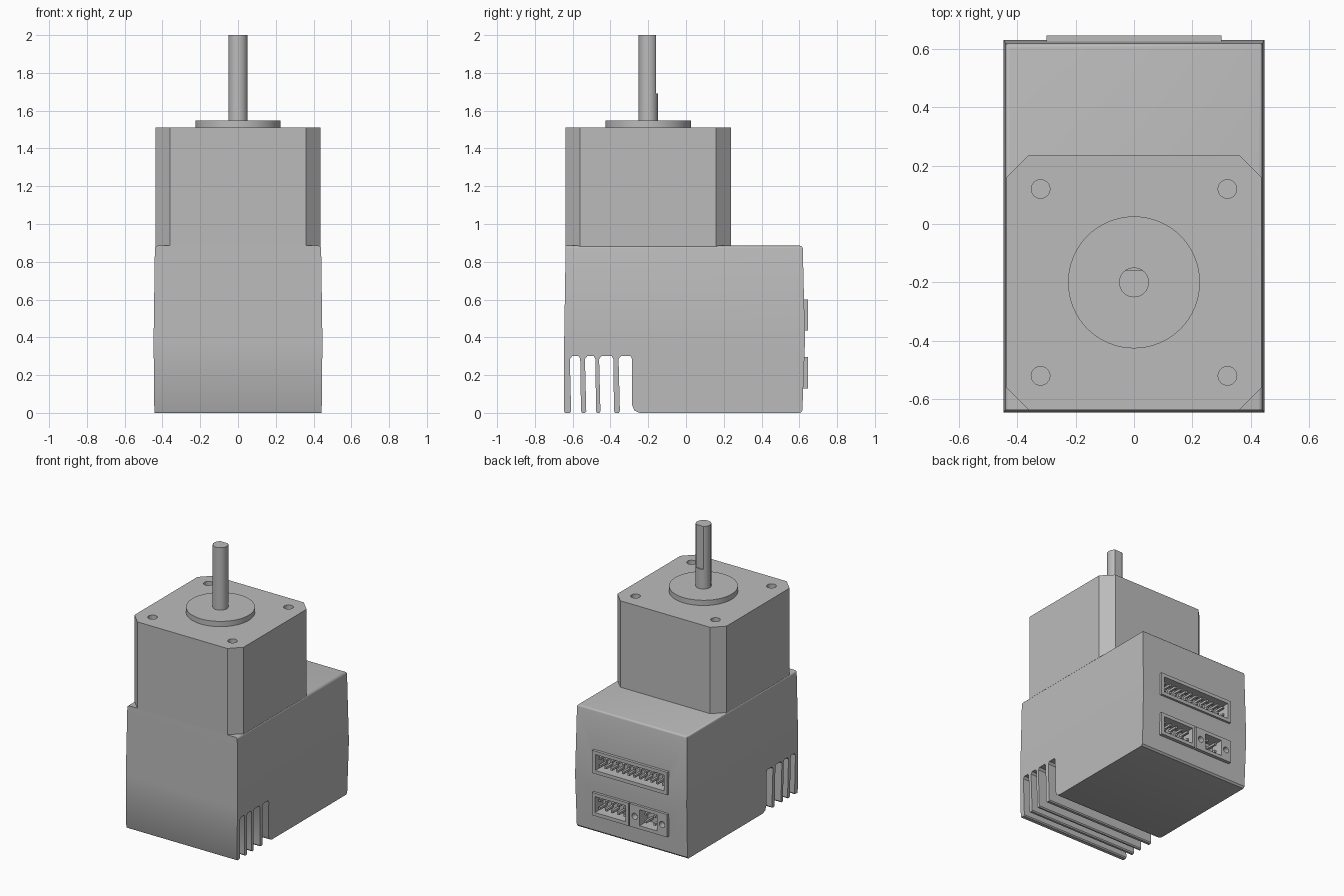
import bpy
import bmesh
from mathutils import Vector

old = bpy.data.objects.get("Cube")
if old:
    bpy.data.objects.remove(old, do_unlink=True)

grey = bpy.data.materials.new("plain_grey")
grey.use_nodes = True
COLOUR = (0.5, 0.5, 0.5, 1)
grey.diffuse_color = COLOUR
grey.node_tree.nodes["Principled BSDF"].inputs["Base Color"].default_value = COLOUR

AXIS_Y = -0.2      # motor axis
FOLD = 0.38        # height where the housing draft reverses


def finish(name, bm):
    bmesh.ops.recalc_face_normals(bm, faces=bm.faces)
    mesh = bpy.data.meshes.new(name)
    bm.to_mesh(mesh)
    bm.free()
    obj = bpy.data.objects.new(name, mesh)
    bpy.context.collection.objects.link(obj)
    mesh.materials.append(grey)
    return obj


def add_box(bm, lo, hi):
    lo, hi = Vector(lo), Vector(hi)
    verts = bmesh.ops.create_cube(bm, size=1)["verts"]
    for v in verts:
        v.co = (lo + hi) / 2 + v.co * (hi - lo)
    return verts


def add_cylinder(bm, x, y, z0, z1, r, sides=48):
    verts = bmesh.ops.create_cone(bm, cap_ends=True, segments=sides,
                                  radius1=r, radius2=r, depth=z1 - z0)["verts"]
    bmesh.ops.translate(bm, verts=verts, vec=(x, y, (z0 + z1) / 2))
    return verts


def prism(bm, points, direction):
    face = bm.faces.new([bm.verts.new(p) for p in points])
    moved = bmesh.ops.extrude_face_region(bm, geom=[face])["geom"]
    bmesh.ops.translate(bm, vec=direction,
                        verts=[g for g in moved if isinstance(g, bmesh.types.BMVert)])


def activate(obj):
    bpy.ops.object.select_all(action="DESELECT")
    obj.select_set(True)
    bpy.context.view_layer.objects.active = obj


def cut(obj, bm):
    cutter = finish("cutter", bm)
    mod = obj.modifiers.new("cut", "BOOLEAN")
    mod.operation = "DIFFERENCE"
    mod.solver = "EXACT"
    mod.object = cutter
    activate(obj)
    bpy.ops.object.modifier_apply(modifier=mod.name)
    bpy.data.objects.remove(cutter, do_unlink=True)


def smooth(obj):
    activate(obj)
    bpy.ops.object.shade_smooth_by_angle(angle=0.6)


# Housing: side profile with cooling fins, extruded across x
profile = [(-0.637, 0.885), (-0.645, FOLD), (-0.645, 0.008), (-0.64, 0)]
slots = [(-0.608, -0.56), (-0.528, -0.48), (-0.453, -0.385), (-0.35, -0.285)]
for a, b in slots:
    profile += [(a - 0.006, 0), (a, 0.008), (a - 0.007, 0.285), (a + 0.005, 0.3),
                (b - 0.008, 0.3), (b, 0.285)]
    if b > -0.3:
        profile += [(b, 0.04), (b + 0.012, 0.012), (b + 0.04, 0)]
    else:
        profile += [(b + 0.004, 0.008), (b + 0.01, 0)]
profile += [(0.605, 0), (0.616, 0.012), (0.63, FOLD), (0.618, 0.885)]

bm = bmesh.new()
prism(bm, [(-0.446, y, z) for y, z in profile], (0.892, 0, 0))
bmesh.ops.bisect_plane(bm, geom=bm.verts[:] + bm.edges[:] + bm.faces[:],
                       plane_co=(0, 0, FOLD), plane_no=(0, 0, 1), dist=0.0001)
for v in bm.verts:                      # slight draft on the two sides
    z = v.co.z
    half = 0.443 + 0.004 * z / FOLD if z < FOLD else 0.447 - 0.014 * (z - FOLD)
    v.co.x = half if v.co.x > 0 else -half
rim = [e for e in bm.edges if all(v.co.z > 0.88 for v in e.verts)
       and not all(v.co.y < 0 for v in e.verts)]
bmesh.ops.bevel(bm, geom=rim, offset=0.014, segments=3, profile=0.5, affect="EDGES")
housing = finish("housing", bm)

# Connector sockets: outer x range, outer z range, opening x range, pins across
Z_LOW, Z_HIGH = (0.13, 0.295), (0.435, 0.6)
sockets = [
    ("signal_socket", (-0.3, 0.3), Z_HIGH, (-0.275, 0.275), 12),
    ("encoder_socket", (0.01, 0.3), Z_LOW, (0.032, 0.278), 5),
    ("power_socket", (-0.3, 0), Z_LOW, (-0.22, -0.08), 2),
]
BACK, FLOOR = 0.645, 0.55

bm = bmesh.new()
for _, (x0, x1), (z0, z1), _, _ in sockets:
    add_box(bm, (x0 + 0.006, 0.535, z0 + 0.006), (x1 - 0.006, 0.7, z1 - 0.006))
cut(housing, bm)
smooth(housing)

for name, (x0, x1), (z0, z1), (a, b), count in sockets:
    bm = bmesh.new()
    add_box(bm, (x0, 0.53, z0), (x1, BACK, z1))
    shell = finish(name, bm)
    bm = bmesh.new()
    add_box(bm, (a, FLOOR, z0 + 0.025), (b, 0.7, z1 - 0.025))
    if name == "power_socket":          # screw holes beside the opening
        for x in (x0 + 0.04, x1 - 0.04):
            hole = add_cylinder(bm, 0, 0, 0, 0.1, 0.022, 20)
            for v in hole:
                v.co = Vector((x + v.co.x, 0.6 + v.co.z, (z0 + z1) / 2 + v.co.y))
    cut(shell, bm)
    smooth(shell)

    # Two rows of square contact pins
    bm = bmesh.new()
    pitch = (b - a) / count
    for i in range(count):
        x = a + pitch * (i + 0.5)
        for dz in (-0.028, 0.028):
            z = (z0 + z1) / 2 + dz
            add_box(bm, (x - 0.008, FLOOR - 0.005, z - 0.008),
                    (x + 0.008, 0.625, z + 0.008))
    finish(name.replace("socket", "pins"), bm)

# Motor block with chamfered corners and four mounting holes
H, C = 0.437, 0.36
outline = [(C, -H), (H, -C), (H, C), (C, H), (-C, H), (-H, C), (-H, -C), (-C, -H)]
bm = bmesh.new()
prism(bm, [(x, AXIS_Y + y, 0.88) for x, y in outline], (0, 0, 0.63))
motor = finish("motor_block", bm)
bm = bmesh.new()
for x in (-0.32, 0.32):
    for y in (-0.32, 0.32):
        add_cylinder(bm, x, AXIS_Y + y, 1.41, 1.6, 0.032, 24)
cut(motor, bm)
smooth(motor)

# Pilot flange
bm = bmesh.new()
add_cylinder(bm, 0, AXIS_Y, 1.5, 1.548, 0.226, 64)
smooth(finish("pilot_flange", bm))

# Shaft with a flat along its upper part
bm = bmesh.new()
add_cylinder(bm, 0, AXIS_Y, 1.53, 2, 0.051, 40)
shaft = finish("shaft", bm)
bm = bmesh.new()
add_box(bm, (-0.1, AXIS_Y + 0.041, 1.69), (0.1, 0, 2.1))
cut(shaft, bm)
smooth(shaft)
